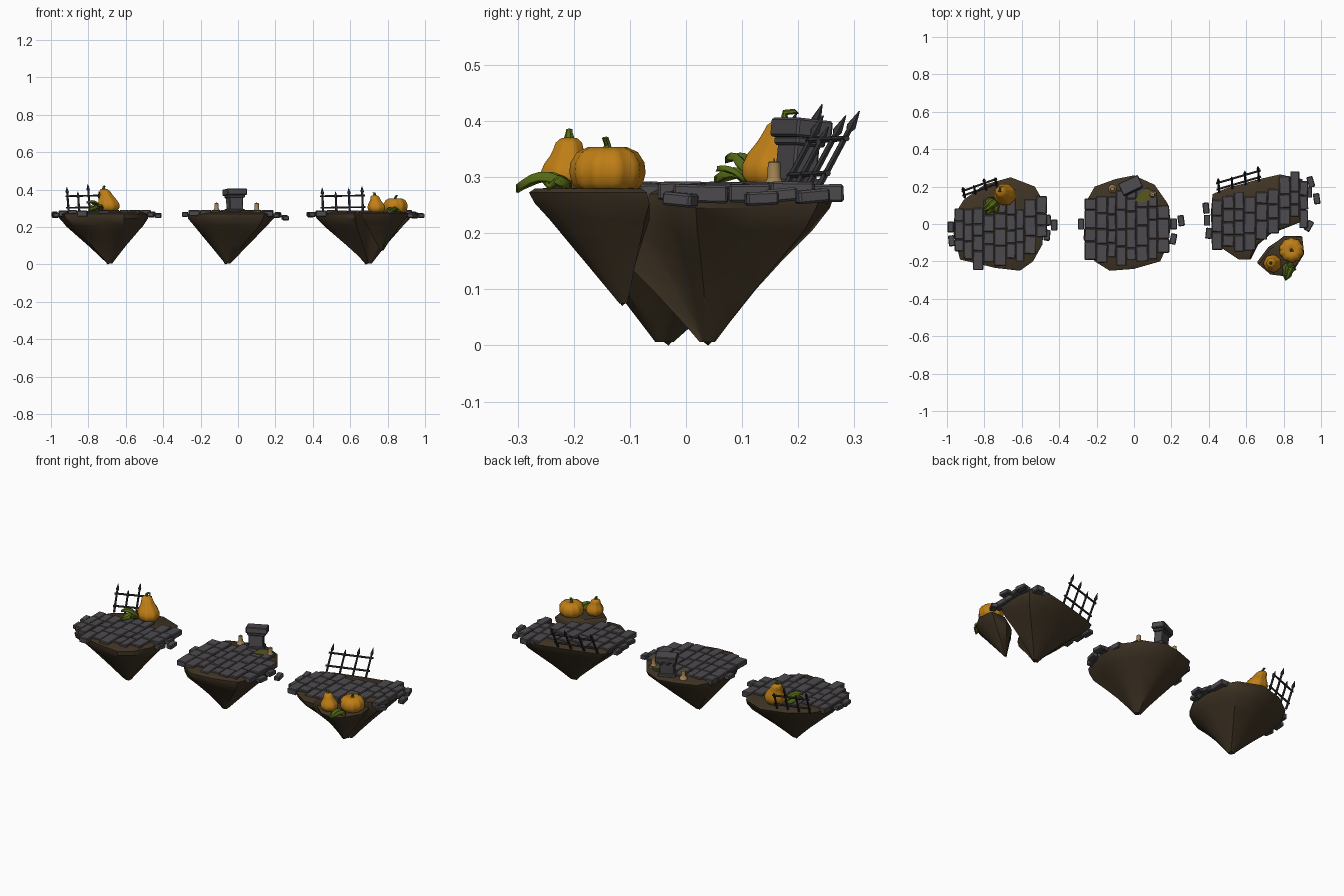
import bpy, bmesh, math, random
from mathutils import Vector, Matrix

if "Cube" in bpy.data.objects:
    bpy.data.objects.remove(bpy.data.objects["Cube"])

random.seed(4)


def material(name, c):
    m = bpy.data.materials.new(name)
    m.diffuse_color = (*c, 1)
    m.use_nodes = True
    m.node_tree.nodes["Principled BSDF"].inputs["Base Color"].default_value = m.diffuse_color
    return m


SOIL = material("dark_soil", (0.05, 0.034, 0.018))
STONE = material("grey_stone", (0.074, 0.068, 0.074))
IRON = material("dark_iron", (0.034, 0.032, 0.036))
ORANGE = material("pumpkin_orange", (0.52, 0.21, 0.008))
GREEN = material("leaf_green", (0.09, 0.14, 0.008))
WAX = material("candle_wax", (0.36, 0.23, 0.09))
MOSS = material("moss", (0.10, 0.095, 0.012))


def finish(name, bm, mat, angle=40):
    bmesh.ops.recalc_face_normals(bm, faces=bm.faces[:])
    me = bpy.data.meshes.new(name)
    bm.to_mesh(me)
    bm.free()
    me.materials.append(mat)
    me.shade_smooth()
    me.set_sharp_from_angle(angle=math.radians(angle))
    ob = bpy.data.objects.new(name, me)
    bpy.context.collection.objects.link(ob)
    return ob


def skin(bm, rings, bottom=True, top=True):
    """Bridge a list of closed rings of points and cap the ends."""
    vs = [[bm.verts.new(p) for p in r] for r in rings]
    n = len(vs[0])
    for a, b in zip(vs, vs[1:]):
        for i in range(n):
            j = (i + 1) % n
            bm.faces.new((a[i], a[j], b[j], b[i]))
    for ring, cap in ((vs[0], bottom), (vs[-1], top)):
        if cap:
            c = bm.verts.new(sum((v.co for v in ring), Vector()) / n)
            for i in range(n):
                bm.faces.new((ring[i], ring[(i + 1) % n], c))


def tube(bm, path, radii, n=6):
    """Tapered tube through a few points."""
    path = [Vector(p) for p in path]
    q = (path[-1] - path[0]).to_track_quat('Z', 'Y')
    skin(bm, [[p + q @ Vector((r * math.cos(k * math.tau / n), r * math.sin(k * math.tau / n), 0))
               for k in range(n)] for p, r in zip(path, radii)])


def block(bm, loc, size, rot=0, tilt=0):
    m = (Matrix.Translation(loc) @ Matrix.Rotation(rot, 4, 'Z') @ Matrix.Rotation(tilt, 4, 'X')
         @ Matrix.Diagonal((*size, 1)))
    bmesh.ops.create_cube(bm, size=1, matrix=m)


def inside(x, y, poly):
    hit = False
    for (x1, y1), (x2, y2) in zip(poly, poly[1:] + poly[:1]):
        if (y1 > y) != (y2 > y) and x < (x2 - x1) * (y - y1) / (y2 - y1) + x1:
            hit = not hit
    return hit


# Floating soil mounds: outline at the top tapering to a tip
def island(name, outline, centre, tip, base=0.0):
    c, t = Vector(centre), Vector(tip)
    shape = [(0.45, 0.281), (0.9, 0.28), (1.0, 0.270), (0.975, 0.245), (0.83, 0.205),
             (0.62, 0.155), (0.40, 0.10), (0.18, 0.04), (0.06, 0.006)]
    rings = []
    for s, z in shape:
        f = 1 - z / 0.28 if z < 0.25 else 0
        mid = c.lerp(t, f)
        ring = []
        for i, p in enumerate(outline):
            lump = 1 + (0.07 * math.sin(i * 2.1 + z * 9 + len(outline)) if z < 0.24 else 0)
            xy = mid + (Vector(p) - c) * s * lump
            ring.append((xy.x, xy.y, base + z * (0.28 - base) / 0.28))
        rings.append(ring)
    bm = bmesh.new()
    skin(bm, rings[::-1])
    bm.verts.ensure_lookup_table()
    min(bm.verts, key=lambda v: v.co.z).co.z = base
    finish(name, bm, SOIL, 38)


# Staggered paving stones over the mound, plus loose ones at the rim
def paving(name, outline, keep, loose):
    bm = bmesh.new()
    xs = [p[0] for p in outline]
    x = min(xs) + 0.005
    while x < max(xs):
        w = random.uniform(0.045, 0.065)
        y = -0.30 + random.uniform(0, 0.06)
        while y < 0.3:
            l = random.uniform(0.06, 0.11)
            cx, cy = x + w / 2, y + l / 2
            if inside(cx, cy, outline) and keep(cx, cy):
                block(bm, (cx, cy, 0.272 + random.uniform(-.003, .004)), (w - .001, l - .001, 0.032),
                      random.uniform(-.04, .04), random.uniform(-.03, .03))
            y += l
        x += w
    for lx, ly, lz, rot in loose:
        block(bm, (lx, ly, lz), (0.034, 0.058, 0.024), rot, random.uniform(-.1, .1))
    bmesh.ops.bevel(bm, geom=bm.edges[:], offset=0.004, segments=1, affect='EDGES')
    finish(name, bm, STONE, 25)


left = [(-.91, .13), (-.80, .21), (-.66, .25), (-.53, .20), (-.49, .13), (-.48, 0), (-.49, -.11),
        (-.54, -.20), (-.61, -.25), (-.74, -.235), (-.93, -.19), (-.965, -.05), (-.96, .05)]
mid = [(-.25, .13), (-.21, .2), (-.10, .24), (0, .26), (.11, .21), (.18, .11), (.20, 0), (.18, -.11),
       (.14, -.2), (0, -.24), (-.13, -.25), (-.21, -.2), (-.27, -.08), (-.26, .05)]
right = [(.41, .05), (.42, .16), (.49, .19), (.67, .24), (.78, .265), (.90, .24), (.92, .13), (.91, .02),
         (.81, -.02), (.73, -.05), (.66, -.11), (.62, -.19), (.56, -.19), (.47, -.13), (.42, -.08)]
chunk = [(.66, -.21), (.72, -.13), (.81, -.07), (.90, -.07), (.91, -.16), (.86, -.24), (.81, -.28), (.73, -.27)]

island("left_island", left, (-.72, 0), (-.685, -.04))
island("middle_island", mid, (-.03, 0), (-.055, -.04))
island("right_island", right, (.66, .07), (.70, .04))
island("broken_chunk", chunk, (.80, -.17), (.77, -.11), 0.07)

paving("left_paving", left, lambda x, y: -.21 < y < .10 + (.05 if x > -.6 else 0),
       [(-.98, -.015, .268, 0), (-.975, -.09, .262, .1), (-.46, .02, .268, .1),
        (-.427, -.005, .262, 0), (-.465, -.06, .265, -.1)])
paving("middle_paving", mid, lambda x, y: -.20 < y < .14 + (.05 if abs(x) < .1 else 0),
       [(.213, .0, .268, 0), (.252, .018, .25, .15), (.21, -.08, .262, -.2),
        (-.283, .0, .268, 0)])
paving("right_paving", right, lambda x, y: y < .10 + (x - .45) * .45,
       [(.945, .225, .266, .3), (.977, .135, .262, .15), (.935, .17, .268, 0), (.935, -.01, .26, -.5),
        (.385, .085, .266, .1), (.39, .02, .268, 0), (.40, -.05, .268, -.1)])


# Iron fences leaning backwards
def fence(name, a, b, lean, tops):
    a, b, lean = Vector(a), Vector(b), Vector(lean)
    bm = bmesh.new()

    def at(u, z):
        return a.lerp(b, u) + lean * ((z - .28) / .13) + Vector((0, 0, z))
    for i, z in enumerate(tops):
        u = i / (len(tops) - 1)
        tube(bm, [at(u, .27), at(u, z - .035), at(u, z - .028), at(u, z)], [.0065, .0055, .0095, .001])
    for z in (.303, .365):
        tube(bm, [at(-.06, z), at(1.06, z + .004)], [.0055, .0055])
    finish(name, bm, IRON)


fence("left_fence", (-.905, .145, 0), (-.735, .205, 0), (-.01, .05, 0), (.415, .39, .43, .39))
fence("right_fence", (.455, .175, 0), (.668, .235, 0), (-.005, .07, 0), (.41, .39, .41, .418))


# Pumpkins and pear-shaped gourds: ribbed lathe with a leaning top
def gourd(name, loc, profile, lean, ribs, depth, stem):
    loc, lean = Vector(loc), Vector((*lean, 0))
    h = profile[-1][1]
    n = 40

    def axis(z):
        return loc + lean * (z / h) ** 2 + Vector((0, 0, z))
    rings = []
    for r, z in profile:
        ring = []
        for k in range(n):
            a = k * math.tau / n
            rr = r * (1 - depth * (0.5 + 0.5 * math.cos(ribs * a)))
            ring.append(axis(z) + Vector((rr * math.cos(a), rr * math.sin(a), 0)))
        rings.append(ring)
    bm = bmesh.new()
    skin(bm, rings)
    finish(name, bm, ORANGE, 60)
    bm = bmesh.new()
    s = axis(h)
    tube(bm, [s - Vector((0, 0, .006)), s + Vector((0, 0, .01)), s + Vector(stem)], [.011, .006, .006], 7)
    finish(name + "_stem", bm, GREEN)


pear = [(.25, 0), (.75, .05), (.98, .2), (1, .35), (.88, .5), (.68, .64), (.57, .76), (.5, .88), (.32, .96), (.1, .98)]
ball = [(.3, .04), (.7, 0), (.93, .18), (1, .42), (.97, .65), (.8, .88), (.5, 1), (.25, .97), (.08, .93)]


def scaled(p, r, h):
    return [(a * r, b * h) for a, b in p]


gourd("left_gourd", (-.688, .155, .278), scaled(pear, .06, .13), (-.03, .022), 8, .06, (.004, .02, .012))
gourd("right_pear_gourd", (.742, -.212, .275), scaled(pear, .048, .098), (-.012, .004), 7, .06, (-.005, 0, .014))
gourd("right_pumpkin", (.842, -.14, .274), scaled(ball, .068, .08), (0, 0), 10, .08, (.008, -.004, .022))


# Crumpled pointed leaves
def leaf(bm, root, tip, width, arch):
    root, tip = Vector(root), Vector(tip)
    d = tip - root
    side = Vector((-d.y, d.x, 0)).normalized()
    rows = []
    for t, w in ((0, .25), (.15, .85), (.35, 1), (.55, .7), (.7, .75), (.88, .35), (1, .03)):
        p = root + d * t + Vector((0, 0, arch * math.sin(t * math.pi)))
        rows.append([bm.verts.new(p + side * (k * w * width / 4)
                                  + Vector((0, 0, (.12 if abs(k) == 1 else 0) * width
                                            - (.07 * width if abs(k) == 2 else 0))))
                     for k in (-2, -1, 0, 1, 2)])
    for r, s in zip(rows, rows[1:]):
        for i in range(4):
            bm.faces.new((r[i], r[i + 1], s[i + 1], s[i]))


def leaves(name, specs):
    bm = bmesh.new()
    for s in specs:
        leaf(bm, *s)
    ob = finish(name, bm, GREEN, 50)
    ob.modifiers.new("thickness", 'SOLIDIFY').thickness = 0.006


leaves("left_leaves", [((-.745, .14, .29), (-.79, .05, .292), .075, .018),
                       ((-.735, .13, .30), (-.81, .07, .33), .055, .02),
                       ((-.74, .11, .29), (-.735, .055, .315), .04, .01)])
leaves("right_leaves", [((.835, -.205, .285), (.81, -.303, .278), .07, .02),
                        ((.80, -.225, .285), (.868, -.245, .282), .05, .015)])

# Gravestone pillar with a plinth and a wider cap
bm = bmesh.new()
turn, tilt = math.radians(25), math.radians(-6)
block(bm, (-.018, .195, .287), (.095, .062, .02), turn)
block(bm, (-.018, .198, .325), (.08, .048, .09), turn, tilt)
block(bm, (-.018, .203, .363), (.098, .058, .016), turn, tilt)
block(bm, (-.018, .206, .386), (.116, .07, .034), turn, tilt)
bmesh.ops.bevel(bm, geom=bm.edges[:], offset=.004, segments=1, affect='EDGES')
finish("gravestone", bm, STONE, 25)

# Candles with melted wax at the foot
for side, x, y in (("left", -.115, .188), ("right", .10, .157)):
    bm = bmesh.new()
    tube(bm, [(x, y, z) for z in (.275, .289, .294, .300, .326, .328)], [.024, .02, .014, .012, .011, .008], 12)
    tube(bm, [(x, y, .326), (x + .001, y, .334)], [.0015, .001], 5)
    finish(side + "_candle", bm, WAX)

# Moss patch beside the gravestone
bm = bmesh.new()
pts = [(.07, .19), (.11, .175), (.10, .13), (.04, .115), (.0, .125), (.03, .16)]
skin(bm, [[(x, y, z) for x, y in pts] for z in (.282, .291)])
finish("moss_patch", bm, MOSS)
